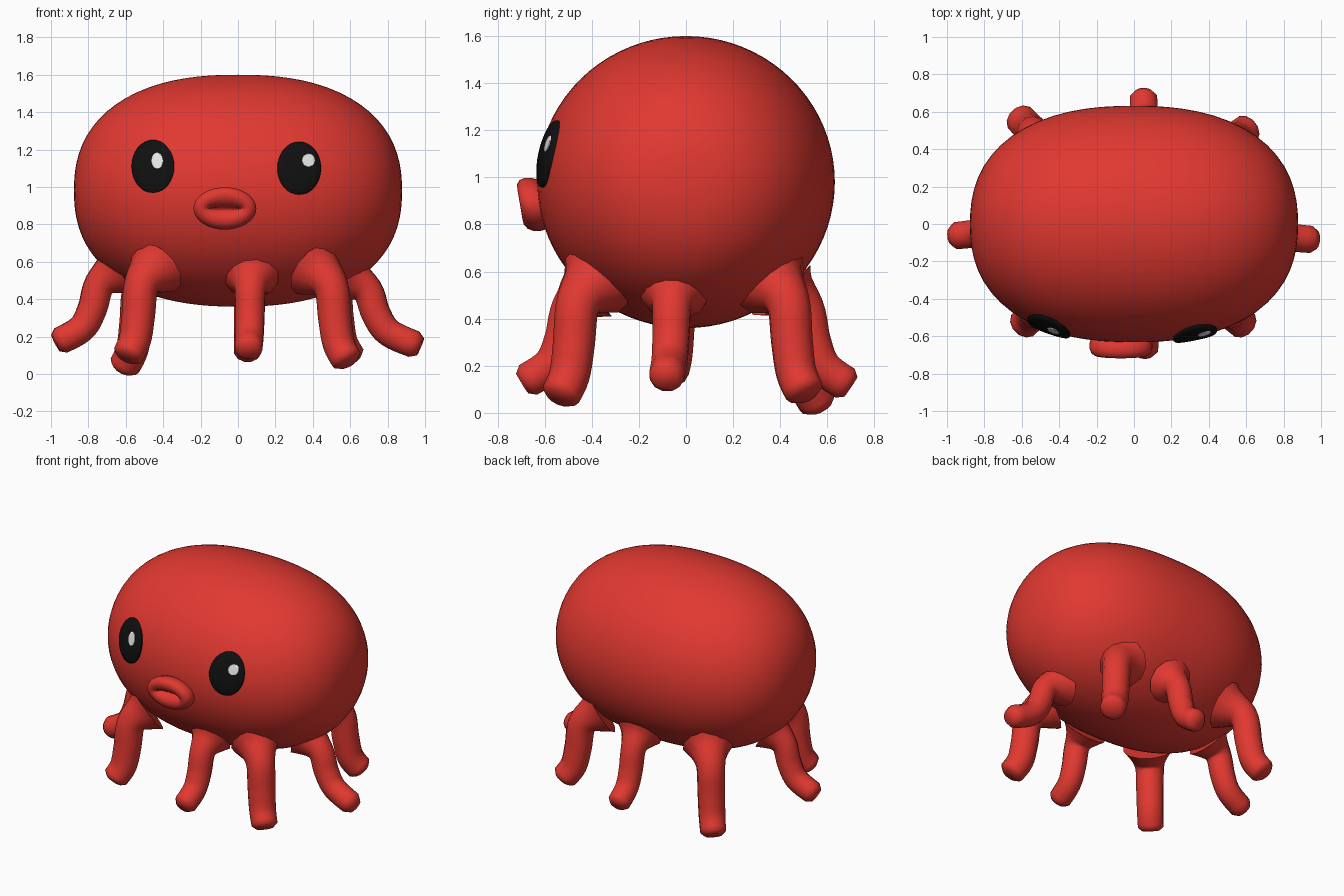
import bpy, bmesh, math
from mathutils import Vector

if "Cube" in bpy.data.objects:
    bpy.data.objects.remove(bpy.data.objects["Cube"])

HX, HY, HZ, CZ, P = 0.877, 0.632, 0.62, 0.98, 2.35


def material(name, rgb):
    m = bpy.data.materials.new(name)
    m.diffuse_color = (*rgb, 1)
    m.use_nodes = True
    m.node_tree.nodes["Principled BSDF"].inputs["Base Color"].default_value = m.diffuse_color
    return m


RED = material("red skin", (0.75, 0.04, 0.03))
BLACK = material("eye black", (0.005, 0.005, 0.005))
WHITE = material("glint white", (0.8, 0.8, 0.8))


def finish(bm, name, mat, angle=50):
    bmesh.ops.recalc_face_normals(bm, faces=bm.faces)
    me = bpy.data.meshes.new(name)
    bm.to_mesh(me)
    bm.free()
    me.materials.append(mat)
    ob = bpy.data.objects.new(name, me)
    bpy.context.collection.objects.link(ob)
    bpy.ops.object.select_all(action='DESELECT')
    ob.select_set(True)
    bpy.context.view_layer.objects.active = ob
    bpy.ops.object.shade_smooth_by_angle(angle=math.radians(angle))
    return ob


def loft(rings, name, mat, angle=50):
    """Skin a list of equal-length point rings and cap both ends."""
    bm = bmesh.new()
    vr = [[bm.verts.new(p) for p in r] for r in rings]
    n = len(vr[0])
    for a, b in zip(vr, vr[1:]):
        for i in range(n):
            j = (i + 1) % n
            bm.faces.new((a[i], a[j], b[j], b[i]))
    bm.faces.new(vr[0])
    bm.faces.new(vr[-1])
    return finish(bm, name, mat, angle)


def front_y(x, z):
    """Depth of the front of the body at x, z."""
    r = (1 - abs(x / HX) ** P) ** (1 / P)
    return -HY * math.sqrt(max(r * r - ((z - CZ) / HZ) ** 2, 0))


# Body: slightly squared ellipsoid, wide in x
bm = bmesh.new()
bmesh.ops.create_uvsphere(bm, u_segments=64, v_segments=40, radius=1)
for v in bm.verts:
    x, y, z = v.co
    t = (abs(x) ** P + math.hypot(y, z) ** P) ** (-1 / P)
    v.co = (x * t * HX, y * t * HY, CZ + z * t * HZ)
finish(bm, "body", RED)

# Tentacle shapes: (outward fraction, downward fraction) from root to tip
CURLED = [(0, 0), (0.28, 0.19), (0.40, 0.53), (0.58, 0.80), (1, 1)]
STEEP = [(0, 0), (0.48, 0.18), (0.60, 0.53), (0.72, 0.80), (1, 1)]


def spline(pts, steps=5):
    ext = [2 * pts[0] - pts[1]] + pts + [2 * pts[-1] - pts[-2]]
    out = []
    for a, b, c, d in zip(ext, ext[1:], ext[2:], ext[3:]):
        for k in range(steps):
            t = k / steps
            out.append(0.5 * (2 * b + (c - a) * t + (2 * a - 5 * b + 4 * c - d) * t * t
                              + (3 * b - a - 3 * c + d) * t ** 3))
    return out + [pts[-1]]


def tentacle(name, root, tip, shape, radius, sides=12):
    root, tip = Vector(root), Vector(tip)
    d = tip - root
    path = spline([root + Vector((d.x * s, d.y * s, d.z * h)) for s, h in shape])
    side = Vector((-d.y, d.x, 0)).normalized()
    n = len(path) - 1
    rings = []
    for i, p in enumerate(path):
        tan = (path[min(i + 1, n)] - path[max(i - 1, 0)]).normalized()
        up = tan.cross(side)
        f = i / n
        # flared root, slight taper, chamfered tip
        r = radius * (1 + 0.75 * max(0, 1 - f / 0.3) ** 2 - 0.12 * f)
        if i == n:
            r = radius * 0.6
        rings.append([p + r * (math.cos(a) * side + math.sin(a) * up)
                      for a in (math.tau * (k + 0.5) / sides for k in range(sides))])
    loft(rings, name, RED, 60)


tentacle("tentacle_left", (-0.65, -0.03, 0.55), (-0.975, -0.065, 0.165), CURLED, 0.085)
tentacle("tentacle_right", (0.58, -0.05, 0.52), (0.975, -0.085, 0.145), CURLED, 0.085)
tentacle("tentacle_front", (0.07, -0.41, 0.52), (0.055, -0.695, 0.125), CURLED, 0.085)
tentacle("tentacle_back", (0.06, 0.43, 0.52), (0.05, 0.70, 0.11), CURLED, 0.085)
tentacle("tentacle_front_left", (-0.44, -0.38, 0.57), (-0.595, -0.54, 0.085), STEEP, 0.095)
tentacle("tentacle_front_right", (0.41, -0.38, 0.56), (0.59, -0.54, 0.06), STEEP, 0.095)
tentacle("tentacle_back_left", (-0.44, 0.38, 0.55), (-0.615, 0.57, 0.025), STEEP, 0.095)
tentacle("tentacle_back_right", (0.41, 0.36, 0.56), (0.61, 0.51, 0.075), STEEP, 0.095)


def face_plate(name, cx, cz, rx, rz, lift, mat):
    """Oval plate that follows the front of the body."""
    rings = []
    for s, off in ((1, lift - 0.035), (1, lift - 0.006), (0.94, lift), (0.6, lift), (0.2, lift)):
        ring = []
        for k in range(32):
            a = math.tau * k / 32
            x, z = cx + rx * s * math.cos(a), cz + rz * s * math.sin(a)
            ring.append((x, front_y(x, z) - off, z))
        rings.append(ring)
    loft(rings, name, mat)


# Eyes and glints
face_plate("eye_left", -0.455, 1.11, 0.114, 0.142, 0.018, BLACK)
face_plate("eye_right", 0.327, 1.10, 0.117, 0.142, 0.018, BLACK)
face_plate("glint_left", -0.432, 1.14, 0.032, 0.045, 0.021, WHITE)
face_plate("glint_right", 0.377, 1.143, 0.036, 0.036, 0.021, WHITE)

# Mouth: puffy oval lips around a thin slit
lips = [(0.155, 0.10, -0.59), (0.168, 0.113, -0.64), (0.168, 0.113, -0.665),
        (0.158, 0.103, -0.69), (0.138, 0.083, -0.704), (0.115, 0.055, -0.705),
        (0.095, 0.028, -0.692), (0.08, 0.008, -0.665), (0.075, 0.003, -0.645)]
rings = []
for rx, rz, y in lips:
    ring = []
    for k in range(36):
        a = math.tau * k / 36
        dz = rz * math.sin(a)
        ring.append((-0.07 + rx * math.cos(a), y - 0.17 * dz, 0.885 + dz))
    rings.append(ring)
loft(rings, "mouth", RED, 70)
